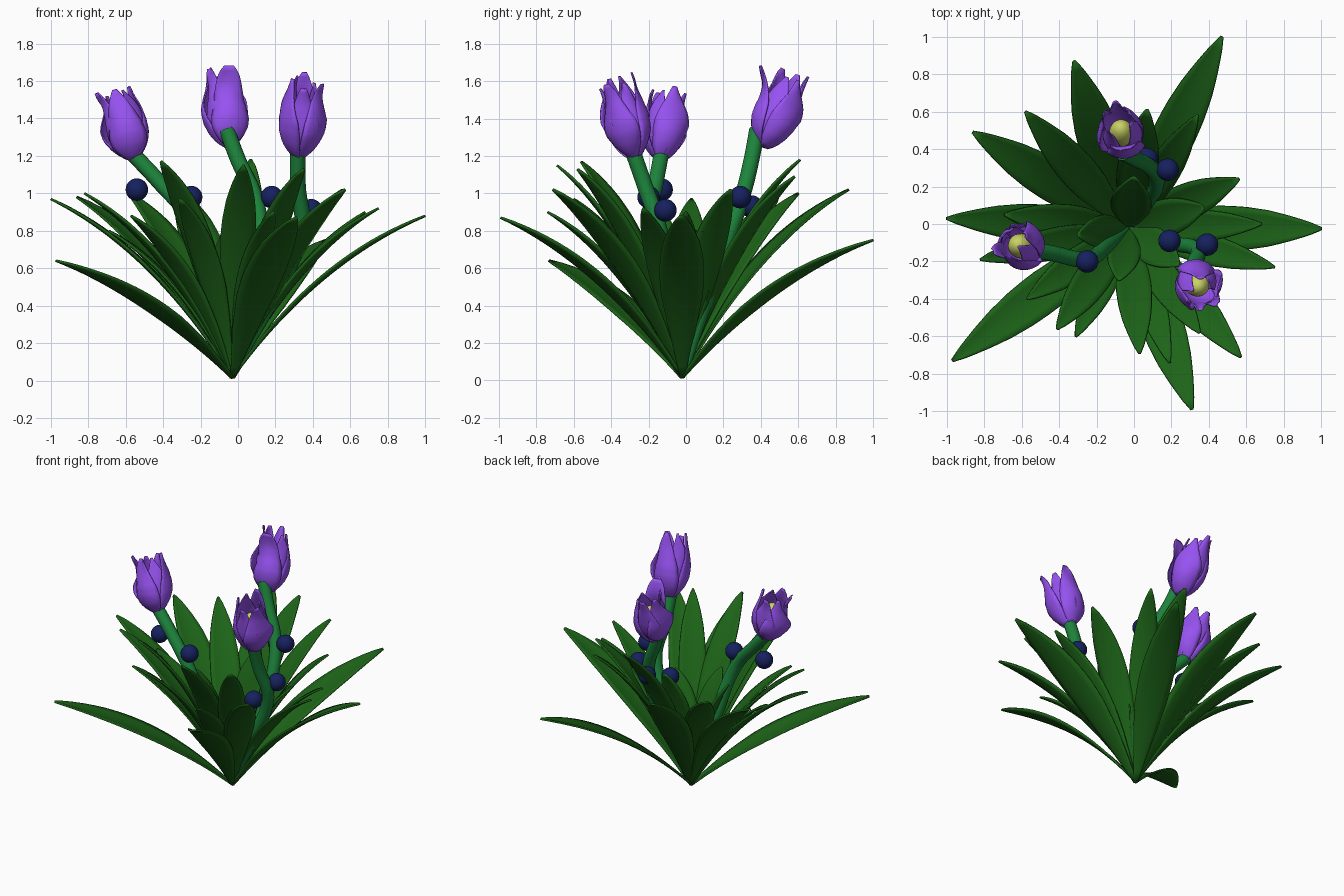
import bpy, math, random
from mathutils import Vector

if "Cube" in bpy.data.objects:
    bpy.data.objects.remove(bpy.data.objects["Cube"])

random.seed(4)


def material(name, col):
    m = bpy.data.materials.new(name)
    m.diffuse_color = (*col, 1)
    m.use_nodes = True
    m.node_tree.nodes["Principled BSDF"].inputs["Base Color"].default_value = m.diffuse_color
    return m


GREEN = material("leaf_green", (0.012, 0.125, 0.009))
STEM = material("stem_green", (0.012, 0.23, 0.045))
PURPLE = material("petal_purple", (0.31, 0.085, 0.88))
NAVY = material("berry_navy", (0.008, 0.015, 0.115))
YELLOW = material("centre_yellow", (0.58, 0.64, 0.13))


def lerp(table, t):
    for (a, u), (b, v) in zip(table, table[1:]):
        if t <= b:
            return u + (v - u) * (t - a) / (b - a)
    return table[-1][1]


def sheet(name, point, rows, cols, mat, thick):
    """Grid surface point(t, s), t in 0..1 and s in -1..1, given thickness."""
    verts = [point(i / rows, 2 * j / cols - 1) for i in range(rows + 1) for j in range(cols + 1)]
    n = cols + 1
    faces = [(i * n + j, i * n + j + 1, (i + 1) * n + j + 1, (i + 1) * n + j)
             for i in range(rows) for j in range(cols)]
    me = bpy.data.meshes.new(name)
    me.from_pydata(verts, [], faces)
    me.shade_smooth()
    me.materials.append(mat)
    ob = bpy.data.objects.new(name, me)
    bpy.context.collection.objects.link(ob)
    mod = ob.modifiers.new("thickness", 'SOLIDIFY')
    mod.thickness = thick
    mod.offset = 0
    return ob


def ball(name, loc, r, mat, scale=(1, 1, 1)):
    bpy.ops.mesh.primitive_uv_sphere_add(segments=24, ring_count=14, radius=r, location=loc)
    ob = bpy.context.object
    ob.name = name
    ob.scale = scale
    ob.data.shade_smooth()
    ob.data.materials.append(mat)
    return ob


# Leaves: arching blades from a common root, (tip x, y, z, half width)
ROOT = Vector((-0.03, -0.02, 0.015))
LEAF_W = [(0, .1), (.1, .32), (.25, .66), (.4, .92), (.52, 1), (.64, .95),
          (.76, .79), (.87, .52), (.95, .27), (1, .06)]


def leaf(name, tip, half):
    tip = Vector(tip)
    d = tip - ROOT
    flat = Vector((d.x, d.y, 0))
    side = Vector((-d.y, d.x, 0)).normalized()
    ctrl = ROOT + flat * 0.43 + Vector((0, 0, d.z * 0.72))

    def point(t, s):
        p = ROOT * (1 - t) ** 2 + ctrl * (2 * t * (1 - t)) + tip * t * t
        tan = (ctrl - ROOT) * (1 - t) + (tip - ctrl) * t
        nrm = tan.cross(side).normalized()
        if nrm.z < 0:
            nrm = -nrm
        w = half * lerp(LEAF_W, t)
        return p + side * w * s + nrm * (w * 0.15 * (s * s - 0.3))

    sheet(name, point, 20, 6, GREEN, 0.012)


LEAVES = [
    # long outer blades
    (-1.0, .03, .97, .10), (-.97, -.73, .64, .115), (.31, -.99, .87, .115),
    (.47, 1.0, .75, .115), (1.0, -.025, .88, .12), (.75, -.23, .92, .085),
    (-.86, .49, .98, .11), (-.32, .87, 1.02, .12), (.57, -.71, 1.02, .10),
    # middle ring
    (-.58, .60, 1.00, .10), (-.82, -.19, 1.0, .085), (.56, .24, 1.02, .10),
    (.34, .58, 1.09, .09), (.07, .61, 1.18, .11), (-.41, -.56, 1.17, .095),
]
LEAVES_INNER = [
    (-.31, -.60, .97, .08), (.03, -.69, 1.15, .095), (.19, -.74, .90, .08),
    (.35, -.58, 1.13, .09), (.68, 0, .90, .085), (-.57, -.40, .88, .085),
    (-.69, .05, .80, .09),
    # short upright heart
    (.0, .25, .92, .11), (.38, .09, .80, .10), (.24, -.22, .72, .10),
    (-.08, -.30, .78, .09), (-.30, -.06, .80, .09),
]
for i, (x, y, z, w) in enumerate(LEAVES + LEAVES_INNER):
    leaf(f"leaf_{i + 1}", (x, y, z), w)


# Stems: smooth bent tubes, thinner at the root
def stem(name, pts, r=0.042):
    cu = bpy.data.curves.new(name, 'CURVE')
    cu.dimensions = '3D'
    cu.bevel_depth = r
    cu.bevel_resolution = 4
    cu.resolution_u = 8
    cu.use_fill_caps = True
    sp = cu.splines.new('BEZIER')
    sp.bezier_points.add(len(pts) - 1)
    for bp, p in zip(sp.bezier_points, pts):
        bp.co = p
        bp.radius = min(1, .3 + p[2] * 1.4)
        bp.handle_left_type = bp.handle_right_type = 'AUTO'
    cu.materials.append(STEM)
    ob = bpy.data.objects.new(name, cu)
    bpy.context.collection.objects.link(ob)
    bpy.ops.object.select_all(action='DESELECT')
    ob.select_set(True)
    bpy.context.view_layer.objects.active = ob
    bpy.ops.object.convert(target='MESH')


# Flowers: three outer and three inner cupped petals round a yellow centre
PETAL_R = [(0, .02), (.08, .06), (.2, .097), (.35, .12), (.5, .122),
           (.65, .11), (.8, .093), (1, .078)]
PETAL_A = [(0, 62), (.3, 58), (.5, 52), (.65, 42), (.8, 30), (.92, 19), (1, 8)]


def flower(name, base, top, turn, flares):
    base, axis = Vector(base), Vector(top) - Vector(base)
    length = axis.length
    rot = axis.to_track_quat('Z', 'Y')
    for k, flare in enumerate(flares):
        inner = k % 2
        a0 = math.radians(turn + 60 * k)
        tall = length * random.uniform(.86, 1.0)

        def point(t, s):
            r = lerp(PETAL_R, t) * (0.85 if inner else 1.0)
            r += flare * max(0, t - .5) ** 2 / .25
            r += .010 * s * (1 - abs(2 * t - 1)) + .010 * math.sin(9 * t + k) * s * s
            a = a0 + math.radians(lerp(PETAL_A, t)) * s
            return base + rot @ Vector((r * math.cos(a), r * math.sin(a), tall * t))

        sheet(f"{name}_petal_{k + 1}", point, 18, 8, PURPLE, 0.007)
    c = ball(f"{name}_centre", base + axis * .45, .066, YELLOW, (1, 1, 1.5))
    c.rotation_mode = 'QUATERNION'
    c.rotation_quaternion = rot


stem("left_stem", [(-.57, -.13, 1.22), (-.42, -.16, 1.06), (-.27, -.19, .88),
                   (-.15, -.12, .5), (-.04, -.03, .06)])
stem("right_stem", [(.32, -.29, 1.24), (.32, -.22, 1.04), (.34, -.14, .8),
                    (.19, -.1, .45), (-.01, -.02, .06)])
stem("back_stem", [(-.06, .38, 1.34), (.0, .35, 1.18), (.09, .3, .98),
                   (.12, .22, .75), (.06, .1, .4), (-.02, 0, .06)])
flower("left_flower", (-.555, -.14, 1.18), (-.665, -.09, 1.59), 20, (.0, -.02, .01, .03, -.02, .04))
flower("right_flower", (.325, -.27, 1.19), (.355, -.38, 1.63), 75, (.01, -.02, .0, .03, .03, -.01))
flower("back_flower", (-.05, .41, 1.25), (-.085, .58, 1.66), 90, (.10, .0, -.01, .02, .0, .02))

# Berries in pairs beside each stem
for i, p in enumerate([(-.54, -.13, 1.02), (-.25, -.2, .98), (.19, -.09, .72),
                       (.39, -.11, .91), (.18, .29, .98), (.07, .35, .93)]):
    ball(f"berry_{i + 1}", p, .06, NAVY)
